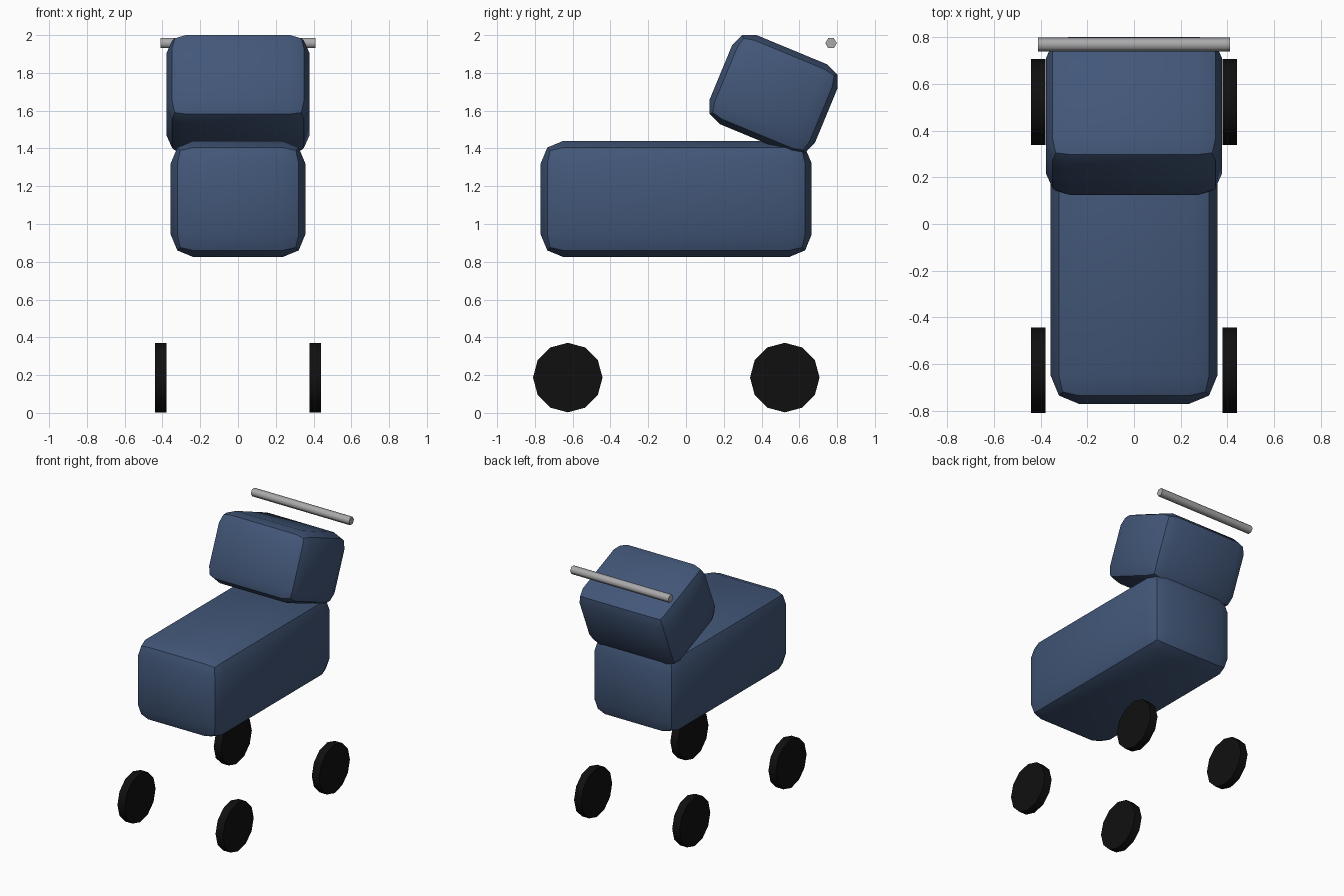
import bpy, bmesh, math
from mathutils import Matrix

if "Cube" in bpy.data.objects:
    bpy.data.objects.remove(bpy.data.objects["Cube"])


def material(name, rgb):
    m = bpy.data.materials.new(name)
    m.diffuse_color = (*rgb, 1.0)
    m.use_nodes = True
    m.node_tree.nodes["Principled BSDF"].inputs["Base Color"].default_value = m.diffuse_color
    return m


BLUE = material("navy fabric", (0.055, 0.095, 0.19))
BLACK = material("black rubber", (0.005, 0.005, 0.005))
GREY = material("grey metal", (0.40, 0.40, 0.41))


def finish(bm, name, mat, loc, tilt=0.0, smooth=30.5):
    me = bpy.data.meshes.new(name)
    bmesh.ops.recalc_face_normals(bm, faces=bm.faces)
    bm.to_mesh(me)
    bm.free()
    me.materials.append(mat)
    ob = bpy.data.objects.new(name, me)
    bpy.context.collection.objects.link(ob)
    ob.location = loc
    ob.rotation_euler.x = tilt
    bpy.ops.object.select_all(action='DESELECT')
    ob.select_set(True)
    bpy.context.view_layer.objects.active = ob
    bpy.ops.object.shade_smooth_by_angle(angle=math.radians(smooth))
    return ob


def padded_box(name, size, bevel, loc, tilt=0.0):
    bm = bmesh.new()
    bmesh.ops.create_cube(bm, size=1.0, matrix=Matrix.Diagonal((*size, 1.0)))
    bmesh.ops.bevel(bm, geom=bm.edges[:], offset=bevel, offset_type='OFFSET',
                    segments=2, profile=0.5, affect='EDGES')
    return finish(bm, name, BLUE, loc, tilt)


def x_cylinder(name, radius, length, sides, mat, loc, smooth):
    # a prism along x with its corners on the y axis
    bm = bmesh.new()
    turn = Matrix.Rotation(math.pi / 2, 4, 'Y')
    spin = Matrix.Rotation(math.pi / 2 if sides == 6 else 0, 4, 'Z')
    bmesh.ops.create_cone(bm, cap_ends=True, segments=sides, radius1=radius,
                          radius2=radius, depth=length, matrix=turn @ spin)
    # make sure a corner points along y
    if not any(abs(abs(v.co.y) - radius) < 1e-4 for v in bm.verts):
        bmesh.ops.rotate(bm, verts=bm.verts[:],
                         matrix=Matrix.Rotation(math.pi / sides, 3, 'X'))
    return finish(bm, name, mat, loc, smooth=smooth)


# carry basket and tilted hood
padded_box("basket", (0.713, 1.435, 0.615), 0.12, (0, -0.052, 1.1325))
padded_box("hood", (0.755, 0.603, 0.51), 0.10, (0, 0.463, 1.687),
           math.radians(-22.5))

# push handle
x_cylinder("handle", 0.0305, 0.82, 6, GREY, (0, 0.768, 1.957), 65)

# four wheels
for end, y in (("front", -0.626), ("back", 0.523)):
    for side, x in (("left", -0.41), ("right", 0.41)):
        x_cylinder(f"{end}_{side}_wheel", 0.184, 0.061, 12, BLACK,
                   (x, y, 0.187), 35)
